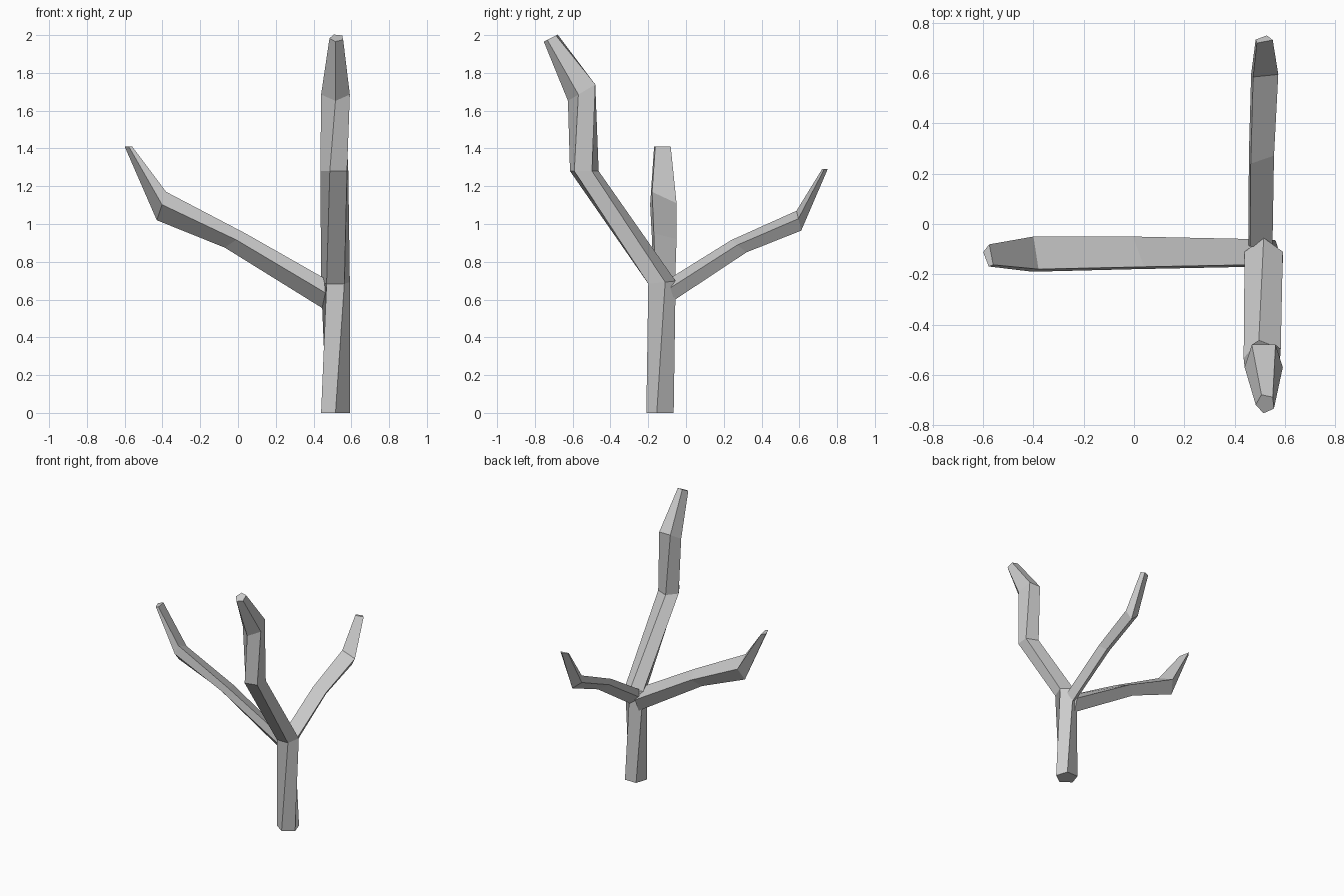
import bpy, bmesh
from math import sin, cos, radians

if "Cube" in bpy.data.objects:
    bpy.data.objects.remove(bpy.data.objects["Cube"])


def loft(name, rings):
    """Skin a list of equal-sized rings and cap both ends."""
    bm = bmesh.new()
    loops = [[bm.verts.new(p) for p in ring] for ring in rings]
    n = len(loops[0])
    for a, b in zip(loops, loops[1:]):
        for i in range(n):
            j = (i + 1) % n
            bm.faces.new((a[i], a[j], b[j], b[i]))
    bm.faces.new(loops[0][::-1])
    bm.faces.new(loops[-1])
    bmesh.ops.recalc_face_normals(bm, faces=bm.faces)
    mesh = bpy.data.meshes.new(name)
    bm.to_mesh(mesh)
    bm.free()
    obj = bpy.data.objects.new(name, mesh)
    bpy.context.collection.objects.link(obj)
    return obj


def pentagon(x, y, z, r, slope, twist):
    """Five-sided trunk ring, tilted along y and twisted about z."""
    pts = []
    for k in range(5):
        a = radians(twist + 72 * k)
        dy = -r * cos(a)
        pts.append((x + r * sin(a), y + dy, z + slope * dy))
    return pts


# Kite-shaped branch section: (side, blend from bottom to top)
SECTION = [(-0.85, 1.0), (1.0, 0.6), (0.3, 0.0), (-1.0, 0.55)]


def branch(name, rings, place):
    """Rings hold top (u, z), bottom (u, z), side centre and half width."""
    out = []
    for ut, zt, ub, zb, v, w in rings:
        out.append([place(ub + t * (ut - ub), v + s * w, zb + t * (zt - zb))
                    for s, t in SECTION])
    return loft(name, out)


# Trunk, bending towards the front
loft("trunk", [
    pentagon(0.516, -0.130, 0.00, 0.080, 0.0, 0),
    pentagon(0.516, -0.135, 0.69, 0.080, 0.1, 36),
    pentagon(0.516, -0.540, 1.28, 0.080, 0.0, 50),
    pentagon(0.516, -0.545, 1.70, 0.080, 0.6, 72),
    pentagon(0.523, -0.715, 1.985, 0.039, 0.5, 60),
])

# Branch reaching left
branch("left_branch", [
    (-0.48, 0.70, -0.47, 0.54, -0.115, 0.055),
    (-0.04, 0.95, 0.07, 0.875, -0.115, 0.065),
    (0.38, 1.17, 0.43, 1.02, -0.12, 0.070),
    (0.56, 1.41, 0.60, 1.41, -0.125, 0.044),
], lambda u, v, z: (-u, v, z))

# Branch reaching back
branch("back_branch", [
    (-0.09, 0.71, -0.08, 0.585, 0.503, 0.048),
    (0.24, 0.915, 0.32, 0.85, 0.507, 0.050),
    (0.585, 1.07, 0.61, 0.965, 0.520, 0.054),
    (0.72, 1.29, 0.75, 1.29, 0.518, 0.034),
], lambda u, v, z: (v, u, z))
